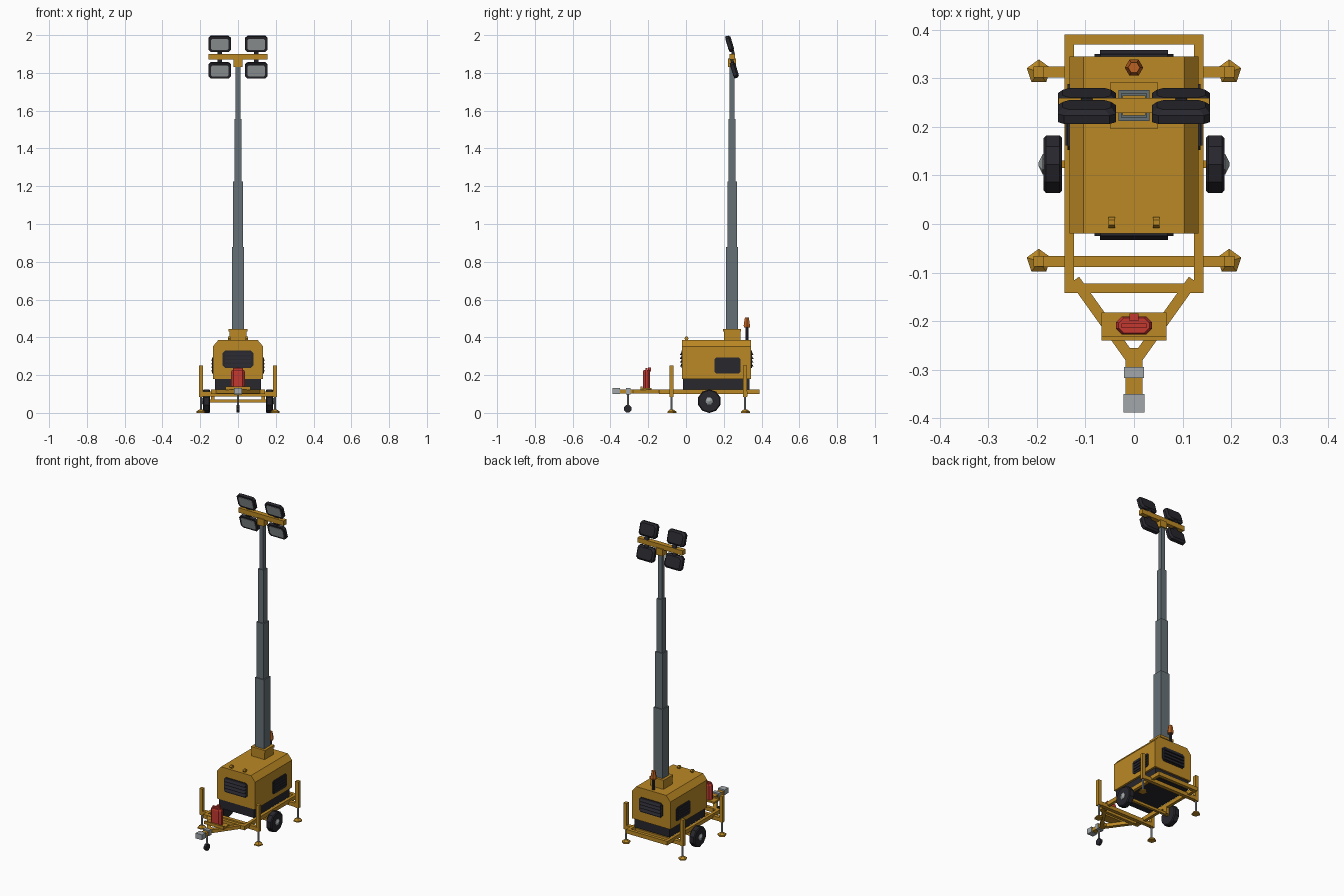
import bpy, bmesh, math
from mathutils import Vector, Matrix

if "Cube" in bpy.data.objects:
    bpy.data.objects.remove(bpy.data.objects["Cube"])


def material(name, rgb):
    m = bpy.data.materials.new(name)
    m.diffuse_color = (*rgb, 1)
    m.use_nodes = True
    m.node_tree.nodes["Principled BSDF"].inputs["Base Color"].default_value = m.diffuse_color
    return m


YELLOW = material("yellow paint", (0.50, 0.25, 0.018))
BLACK = material("black", (0.020, 0.020, 0.027))
STEEL = material("mast grey", (0.13, 0.165, 0.18))
SILVER = material("light steel", (0.36, 0.39, 0.40))
LENS = material("lamp glass", (0.33, 0.36, 0.37))
RED = material("red", (0.55, 0.04, 0.03))
ORANGE = material("orange", (0.50, 0.12, 0.015))


def loft(name, rings, mat, matrix=None):
    """Skin a list of equal-length point rings and cap both ends."""
    bm = bmesh.new()
    rows = [[bm.verts.new(p) for p in r] for r in rings]
    n = len(rows[0])
    for a, b in zip(rows, rows[1:]):
        for i in range(n):
            j = (i + 1) % n
            bm.faces.new((a[i], a[j], b[j], b[i]))
    bm.faces.new(rows[0])
    bm.faces.new(rows[-1])
    bmesh.ops.recalc_face_normals(bm, faces=bm.faces)
    me = bpy.data.meshes.new(name)
    bm.to_mesh(me)
    bm.free()
    me.materials.append(mat)
    ob = bpy.data.objects.new(name, me)
    if matrix:
        ob.matrix_world = matrix
    bpy.context.collection.objects.link(ob)
    return ob


def box(name, x, y, z, mat, matrix=None):
    rings = [[(x[0], y[0], h), (x[1], y[0], h), (x[1], y[1], h), (x[0], y[1], h)] for h in z]
    return loft(name, rings, mat, matrix)


def turned(name, centre, axis, profile, n, mat, phase=0.0):
    """n-sided turned part; profile is (distance along axis, radius)."""
    c = Vector(centre)
    u, v = {"X": (Vector((0, 1, 0)), Vector((0, 0, 1))),
            "Z": (Vector((1, 0, 0)), Vector((0, 1, 0)))}[axis]
    w = u.cross(v)
    ang = [phase + 2 * math.pi * i / n for i in range(n)]
    return loft(name, [[c + w * d + (u * math.cos(a) + v * math.sin(a)) * r for a in ang]
                       for d, r in profile], mat)


def chamfered(w, h, c):
    """Half-width, half-height rectangle with cut corners, as 2D points."""
    return [(-w, -h + c), (-w + c, -h), (w - c, -h), (w, -h + c),
            (w, h - c), (w - c, h), (-w + c, h), (-w, h - c)]


def beam(name, p, q, width, z, mat):
    """Horizontal bar between two plan points."""
    p, q = Vector(p), Vector(q)
    s = (q - p).orthogonal().normalized() * width / 2
    loft(name, [[(*k, h) for k in (p - s, q - s, q + s, p + s)] for h in z], mat)


SIDES = (("left", -1), ("right", 1))

# chassis frame
for side, s in SIDES:
    box(f"frame_rail_{side}", sorted((s * 0.124, s * 0.143)), (-0.142, 0.39), (0.10, 0.125), YELLOW)
    beam(f"drawbar_arm_{side}", (s * 0.122, -0.115), (s * 0.008, -0.275), 0.022, (0.102, 0.123), YELLOW)
for name, y in (("front", -0.1325), ("rear", 0.38)):
    box(f"frame_crossbar_{name}", (-0.125, 0.125), (y - 0.01, y + 0.01), (0.10, 0.125), YELLOW)

# drawbar, coupler and jockey wheel
box("drawbar_tube", (-0.017, 0.017), (-0.36, -0.255), (0.103, 0.124), YELLOW)
box("coupler_head", (-0.022, 0.022), (-0.388, -0.350), (0.10, 0.133), SILVER)
box("jockey_clamp", (-0.021, 0.021), (-0.317, -0.294), (0.098, 0.132), SILVER)
turned("jockey_post", (0, -0.308, 0), "Z", [(0.025, 0.006), (0.10, 0.006)], 6, SILVER)
turned("jockey_wheel", (0, -0.308, 0.0215), "X", [(-0.008, 0.0215), (0.008, 0.0215)], 8, BLACK, math.pi / 8)

# tray and fuel can
box("can_tray", (-0.067, 0.067), (-0.24, -0.182), (0.122, 0.132), YELLOW)
box("can_tray_lip", (-0.067, 0.067), (-0.24, -0.231), (0.132, 0.140), YELLOW)
can = chamfered(0.037, 0.0185, 0.012)
loft("fuel_can", [[(x * k, -0.209 + y * k, z) for x, y in can]
                  for z, k in ((0.132, 1), (0.218, 1), (0.228, 0.85))], RED)
box("fuel_can_handle", (-0.026, 0.026), (-0.214, -0.205), (0.226, 0.237), RED)
box("fuel_can_spout", (-0.009, 0.009), (-0.200, -0.184), (0.218, 0.240), RED)

# axle and wheels
box("axle", (-0.16, 0.16), (0.115, 0.131), (0.055, 0.071), YELLOW)
for side, s in SIDES:
    box(f"axle_hanger_{side}", sorted((s * 0.124, s * 0.143)), (0.108, 0.138), (0.06, 0.10), YELLOW)
    c = (s * 0.167, 0.123, 0.062)
    turned(f"tyre_{side}", c, "X", [(-0.019, 0.057), (-0.014, 0.0625), (0.014, 0.0625), (0.019, 0.057)],
           10, BLACK, math.pi / 2)
    turned(f"hub_{side}", c, "X", [(s * 0.017, 0.022), (s * 0.021, 0.021), (s * 0.030, 0.003)], 6, SILVER)

# outriggers with screw jacks
for end, y in (("front", -0.077), ("rear", 0.313)):
    box(f"outrigger_beam_{end}", (-0.20, 0.20), (y - 0.0115, y + 0.0115), (0.088, 0.112), YELLOW)
    for side, s in SIDES:
        x = s * 0.196
        box(f"jack_post_{end}_{side}", (x - 0.011, x + 0.011), (y - 0.011, y + 0.011), (0.085, 0.25), YELLOW)
        turned(f"jack_screw_{end}_{side}", (x, y, 0), "Z", [(0.012, 0.006), (0.09, 0.006)], 6, SILVER)
        turned(f"jack_foot_{end}_{side}", (x, y, 0), "Z", [(0, 0.026), (0.007, 0.026), (0.018, 0.010)],
               5, YELLOW, math.pi / 2)

# generator body
box("body_base", (-0.121, 0.121), (-0.015, 0.335), (0.123, 0.182), BLACK)
hood = [(-0.133, 0.18), (0.133, 0.18), (0.133, 0.352), (0.104, 0.386), (-0.104, 0.386), (-0.133, 0.352)]
loft("body_hood", [[(x, y, z) for x, z in hood] for y in (-0.02, 0.345)], YELLOW)
for side, s in SIDES:
    turned(f"lifting_eye_{side}", (s * 0.046, 0.003, 0.394), "X", [(-0.007, 0.011), (0.007, 0.011)], 6, YELLOW)

# louvred grilles on front and back
for end, y, d in (("front", -0.02, -1), ("rear", 0.345, 1)):
    panel = chamfered(0.081, 0.046, 0.012)
    loft(f"grille_{end}", [[(x, y + d * k, 0.284 + z) for x, z in panel] for k in (-0.004, 0.005)], BLACK)
    for i in range(4):
        z = 0.252 + i * 0.0205
        loft(f"grille_slat_{end}_{i + 1}",
             [[(x, y + d * 0.004, z - 0.007), (x, y + d * 0.013, z - 0.007), (x, y + d * 0.004, z + 0.008)]
              for x in (-0.07, 0.07)], BLACK)

# side vents
for side, s in SIDES:
    panel = chamfered(0.068, 0.042, 0.008)
    loft(f"side_vent_{side}", [[(s * k, 0.220 + y, 0.251 + z) for y, z in panel] for k in (0.129, 0.137)], BLACK)
    for i in range(4):
        z = 0.224 + i * 0.018
        box(f"side_vent_slat_{side}_{i + 1}", sorted((s * 0.136, s * 0.141)), (0.162, 0.278),
            (z - 0.004, z + 0.004), BLACK)

# warning beacon
turned("beacon_post", (0, 0.322, 0), "Z", [(0.384, 0.009), (0.456, 0.009)], 6, BLACK)
turned("beacon_lamp", (0, 0.322, 0), "Z", [(0.453, 0.018), (0.463, 0.019), (0.505, 0.012)], 6, ORANGE)

# mast collar and telescoping mast
MY = 0.244
box("mast_collar", (-0.045, 0.045), (MY - 0.044, MY + 0.044), (0.384, 0.432), YELLOW)
box("mast_collar_rim", (-0.049, 0.049), (MY - 0.047, MY + 0.047), (0.430, 0.445), YELLOW)
stages = ((0.032, 0.40, 0.877), (0.0255, 0.85, 1.225), (0.019, 1.20, 1.557), (0.0135, 1.53, 1.84))
for i, (r, z0, z1) in enumerate(stages):
    box(f"mast_stage_{i + 1}", (-r, r), (MY - r, MY + r), (z0, z1), STEEL)

# lamp head
box("head_bracket", (-0.024, 0.024), (MY - 0.021, MY + 0.021), (1.832, 1.875), YELLOW)
box("head_crossbar", (-0.156, 0.156), (MY - 0.015, MY + 0.015), (1.870, 1.900), YELLOW)

# four floodlights, tipped down towards the front
TILT = Matrix.Rotation(math.radians(17), 4, "X")
for row, cy, cz, yoke in (("upper", 0.232, 1.955, -0.05), ("lower", 0.257, 1.815, 0.05)):
    for side, s in SIDES:
        m = Matrix.Translation((s * 0.097, cy, cz)) @ TILT
        shell = [(-0.014, 0.0), (0.004, 0.0), (0.014, 0.010)]
        loft(f"floodlight_{row}_{side}",
             [[(x, y, z) for x, z in chamfered(0.060 - k, 0.043 - k, 0.013)] for y, k in shell], BLACK, m)
        loft(f"floodlight_glass_{row}_{side}",
             [[(x, y, z) for x, z in chamfered(0.047, 0.031, 0.008)] for y in (-0.016, -0.012)], LENS, m)
        box(f"floodlight_yoke_{row}_{side}", (-0.012, 0.012), (-0.006, 0.010),
            sorted((yoke * 0.7, yoke * 1.2)), BLACK, m)
